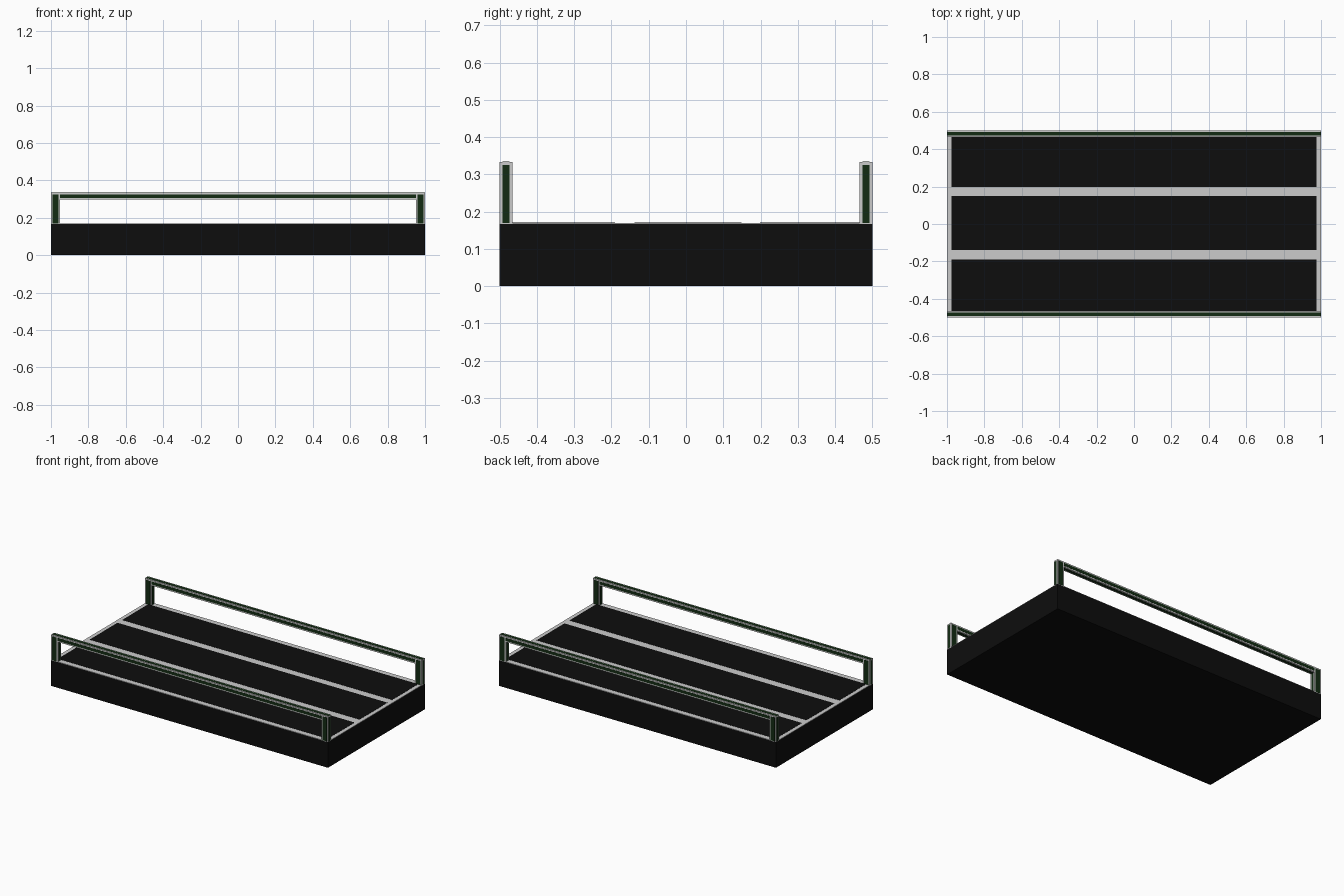
import bpy, bmesh
from mathutils import Vector

if "Cube" in bpy.data.objects:
    bpy.data.objects.remove(bpy.data.objects["Cube"])


def material(name, rgb):
    m = bpy.data.materials.new(name)
    m.diffuse_color = (*rgb, 1)
    m.use_nodes = True
    m.node_tree.nodes["Principled BSDF"].inputs["Base Color"].default_value = m.diffuse_color
    return m


BLACK = material("black", (0.004, 0.004, 0.004))
GREEN = material("dark_green", (0.006, 0.024, 0.006))


def box(name, x, y, z, mat=None, mirror=(False, False)):
    """Box from (min, max) ranges, optionally mirrored over the x / y centre planes."""
    lo, hi = Vector((x[0], y[0], z[0])), Vector((x[1], y[1], z[1]))
    bm = bmesh.new()
    bmesh.ops.create_cube(bm, size=1)
    for v in bm.verts:
        v.co = (lo + hi) / 2 + v.co * (hi - lo)
    me = bpy.data.meshes.new(name)
    bm.to_mesh(me)
    bm.free()
    ob = bpy.data.objects.new(name, me)
    bpy.context.collection.objects.link(ob)
    if mat:
        me.materials.append(mat)
    if any(mirror):
        mod = ob.modifiers.new("mirror", 'MIRROR')
        mod.use_axis = (mirror[0], mirror[1], False)
        mod.use_mirror_merge = False
    return ob


TOP, HIGH, T, E = 0.17, 0.334, 0.008, 0.001   # deck height, rail height, border, proud strip
IN, POST = 0.466, 0.952                       # inner rail face, inner post face
BAR = 0.299                                   # underside of the rail

# solid base with a thin grey deck on top
box("base", (-1, 1), (-0.5, 0.5), (0, 0.167), BLACK)
box("deck", (-1, 1), (-0.5, 0.5), (0.167, TOP))

# three dark deck panels
for i, span in enumerate([(-IN, -0.19), (-0.138, 0.149), (0.198, IN)]):
    box(f"deck_panel_{i + 1}", (-0.975, 0.975), span, (TOP - E, TOP + E), BLACK)

# corner posts with green strips on their faces
both = (True, True)
box("post", (POST, 1), (IN, 0.5), (TOP, HIGH), None, both)
box("post_strip_front", (POST + T, 1 - T), (IN - E, 0.5 + E), (TOP, HIGH - T), GREEN, both)
box("post_strip_side", (POST - E, 1 + E), (IN + T, 0.5 - T), (TOP, HIGH - T), GREEN, both)

# long side rails with green strips on their faces
side = (False, True)
box("rail", (-POST, POST), (IN, 0.5), (BAR, HIGH), None, side)
box("rail_strip_front", (-POST, POST), (IN - E, 0.5 + E), (BAR + T, HIGH - T), GREEN, side)
box("rail_strip_under", (-POST, POST), (IN + T, 0.5 - T), (BAR - E, BAR + T), GREEN, side)
box("rail_strip_top", (-1 + E, 1 - E), (IN + T, 0.5 - T), (HIGH - T, HIGH + E), GREEN, side)
